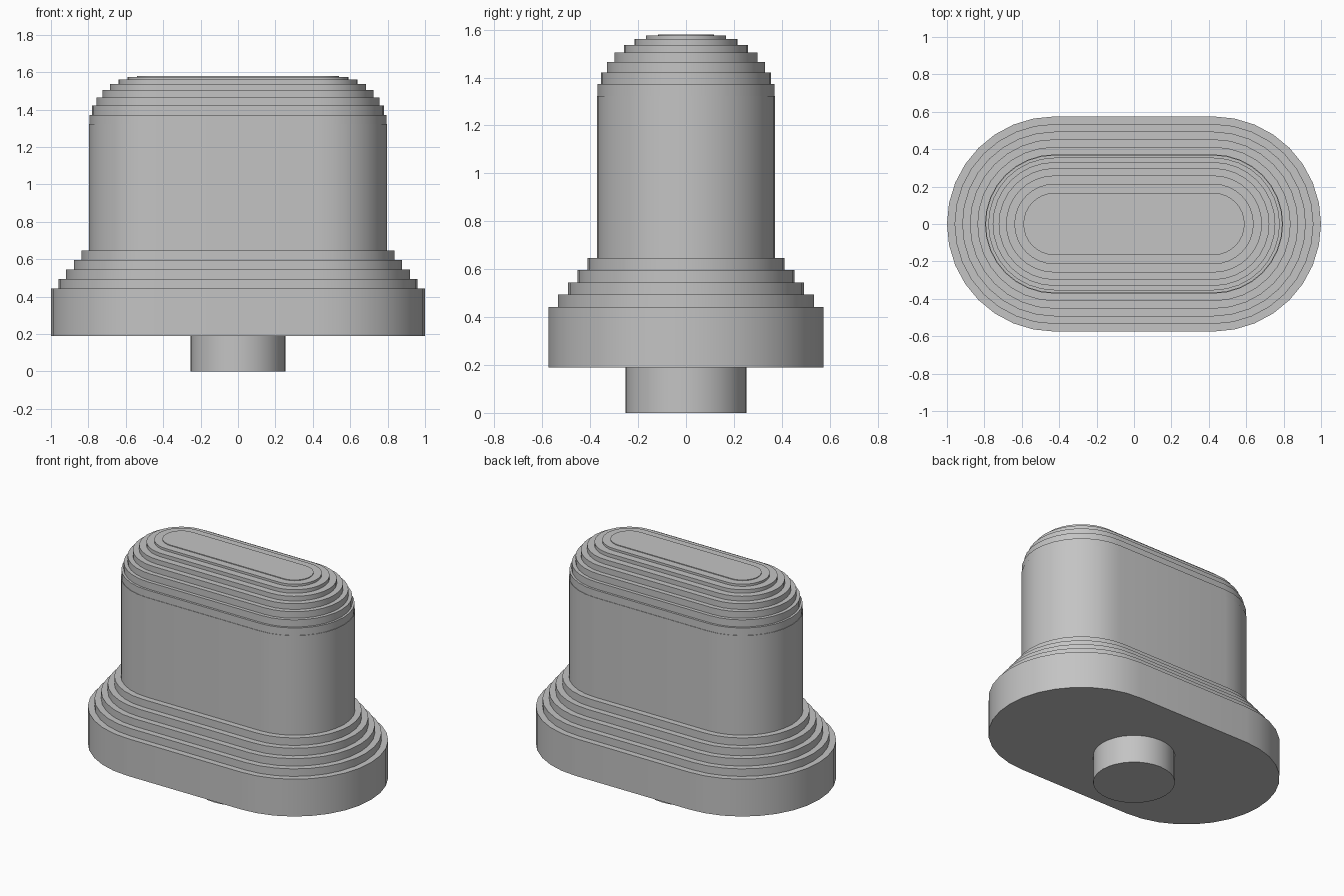
import bpy
import bmesh
from math import cos, sin, pi, radians

cube = bpy.data.objects.get("Cube")
if cube:
    bpy.data.objects.remove(cube, do_unlink=True)

grey = bpy.data.materials.new("plain grey")
grey.use_nodes = True
GREY = (0.55, 0.55, 0.55, 1)
grey.diffuse_color = GREY
grey.node_tree.nodes["Principled BSDF"].inputs["Base Color"].default_value = GREY

SEGMENTS = 16      # per half circle
HALF_SPAN = 0.425  # distance of the rounded ends' centres from the middle


def outline(r, span):
    """Rounded-end slot outline; a plain circle when span is 0."""
    points = []
    for side in (1, -1):
        for i in range(SEGMENTS + 1):
            if span == 0 and i == SEGMENTS:
                continue
            a = -pi / 2 + pi * i / SEGMENTS
            points.append((side * (span + r * cos(a)), side * r * sin(a)))
    return points


def stacked(name, bottom, tiers, span):
    """Closed solid of stepped tiers, each given as (radius, top height)."""
    profile = []
    for r, top in tiers:
        profile += [(r, bottom), (r, top)]
        bottom = top
    bm = bmesh.new()
    rings = [[bm.verts.new((x, y, z)) for x, y in outline(r, span)] for r, z in profile]
    for low, high in zip(rings, rings[1:]):
        for i in range(len(low)):
            j = (i + 1) % len(low)
            bm.faces.new((low[i], low[j], high[j], high[i]))
    bm.faces.new(rings[0][::-1])
    bm.faces.new(rings[-1])
    bmesh.ops.recalc_face_normals(bm, faces=bm.faces)
    mesh = bpy.data.meshes.new(name)
    bm.to_mesh(mesh)
    bm.free()
    mesh.materials.append(grey)
    obj = bpy.data.objects.new(name, mesh)
    bpy.context.collection.objects.link(obj)
    bpy.ops.object.select_all(action="DESELECT")
    obj.select_set(True)
    bpy.context.view_layer.objects.active = obj
    bpy.ops.object.shade_smooth_by_angle(angle=radians(30))


# Round peg underneath
stacked("peg", 0, [(0.253, 0.19)], 0)

# Wide base with four steps narrowing towards the body
base_tiers = [(0.575 - 0.0407 * i, 0.443 + 0.051 * i) for i in range(5)]
stacked("stepped_base", 0.19, base_tiers, HALF_SPAN)

# Upright body with a dome of eight steps following a quarter circle
DOME_START, DOME_R, STEPS = 1.322, 0.258, 8
body_tiers = [(0.372, DOME_START)]
for i in range(1, STEPS + 1):
    a = pi / 2 * i / STEPS
    body_tiers.append((0.116 + DOME_R * cos(a), DOME_START + DOME_R * sin(a)))
stacked("domed_body", base_tiers[-1][1], body_tiers, HALF_SPAN)
